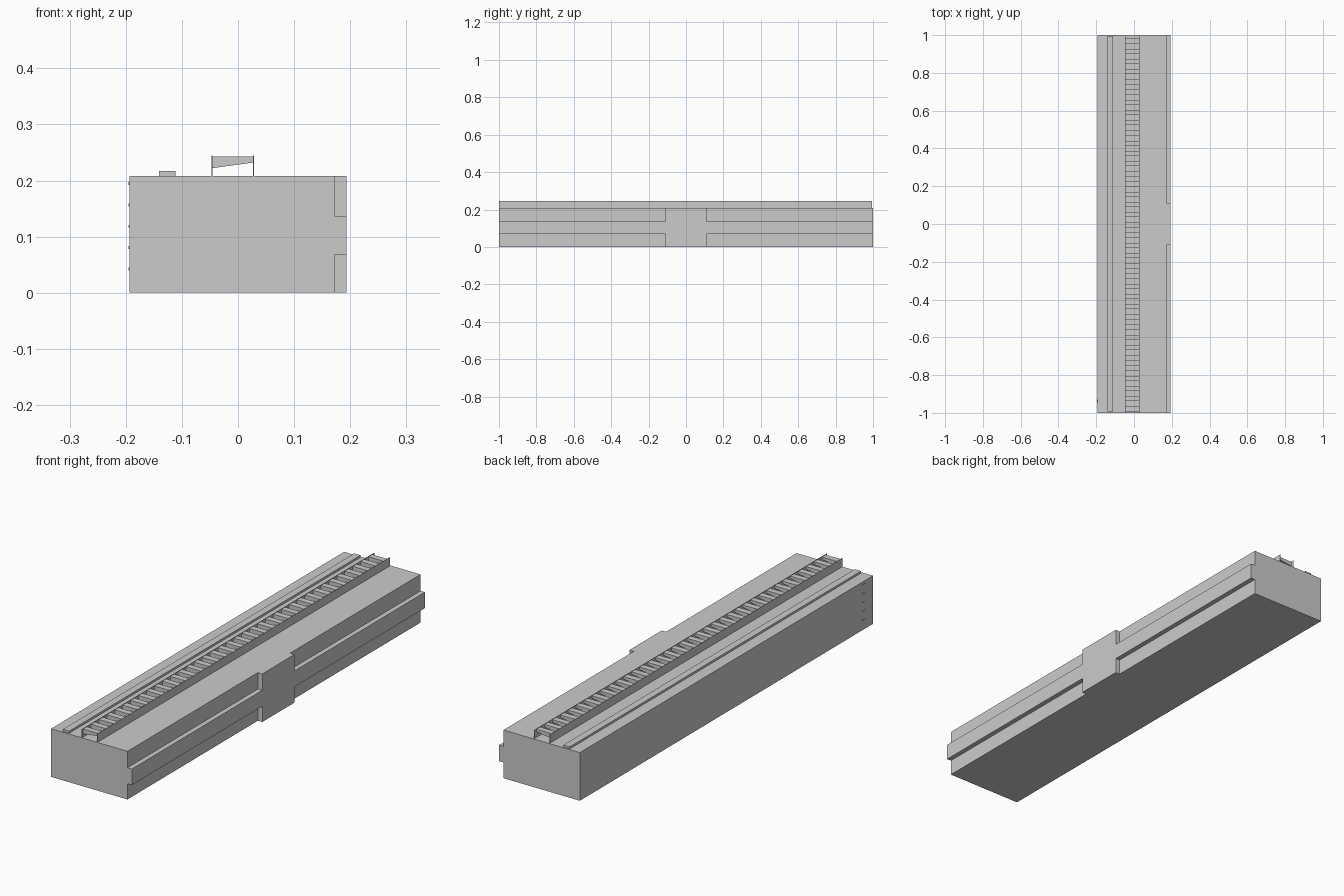
import bpy, bmesh

if "Cube" in bpy.data.objects:
    bpy.data.objects.remove(bpy.data.objects["Cube"])


def prism(name, profile, axis, lo, hi):
    """Extrude a closed 2D profile along an axis ('x': profile is y,z; 'y': profile is x,z)."""
    bm = bmesh.new()
    place = {'x': lambda p, d: (d, p[0], p[1]), 'y': lambda p, d: (p[0], d, p[1])}[axis]
    face = bm.faces.new([bm.verts.new(place(p, lo)) for p in profile])
    ext = bmesh.ops.extrude_face_region(bm, geom=[face])
    verts = [g for g in ext['geom'] if isinstance(g, bmesh.types.BMVert)]
    step = (hi - lo, 0, 0) if axis == 'x' else (0, hi - lo, 0)
    bmesh.ops.translate(bm, verts=verts, vec=step)
    bmesh.ops.recalc_face_normals(bm, faces=bm.faces[:])
    mesh = bpy.data.meshes.new(name)
    bm.to_mesh(mesh)
    bm.free()
    ob = bpy.data.objects.new(name, mesh)
    bpy.context.collection.objects.link(ob)
    return ob


def box(name, x0, x1, y0, y1, z0, z1):
    return prism(name, [(x0, z0), (x1, z0), (x1, z1), (x0, z1)], 'y', y0, y1)


H = 0.208

# Main block
box("main_body", -0.193, 0.172, -1, 1, 0, H)

# Cross-shaped side band: full-length strip with a full-height centre panel
a, b, c = 0.11, 0.068, 0.137
prism("side_band", [(-1, b), (-a, b), (-a, 0), (a, 0), (a, b), (1, b),
                    (1, c), (a, c), (a, H), (-a, H), (-a, c), (-1, c)],
      'x', 0.172, 0.193)

# Low conduit along the top
box("conduit", -0.141, -0.111, -0.993, 0.995, H, 0.217)

# Cable tray walls
for side, x in (("left", -0.047), ("right", 0.027)):
    box(f"tray_wall_{side}", x, x + 0.0015, -1, 0.995, H, 0.245)

# Tray rungs, deeper on the left than on the right
rung = prism("tray_rungs", [(-0.046, 0.222), (0.027, 0.232), (0.027, 0.243), (-0.046, 0.243)],
             'y', -0.992, -0.966)
arr = rung.modifiers.new("repeat", 'ARRAY')
arr.use_relative_offset = False
arr.use_constant_offset = True
arr.constant_offset_displace = (0, 0.0541, 0)
arr.count = 37

# Small cleats on the left wall near the front
for i in range(5):
    z = 0.04 + i * 0.038
    box(f"cleat_{i + 1}", -0.195, -0.193, -0.945, -0.93, z, z + 0.005)
